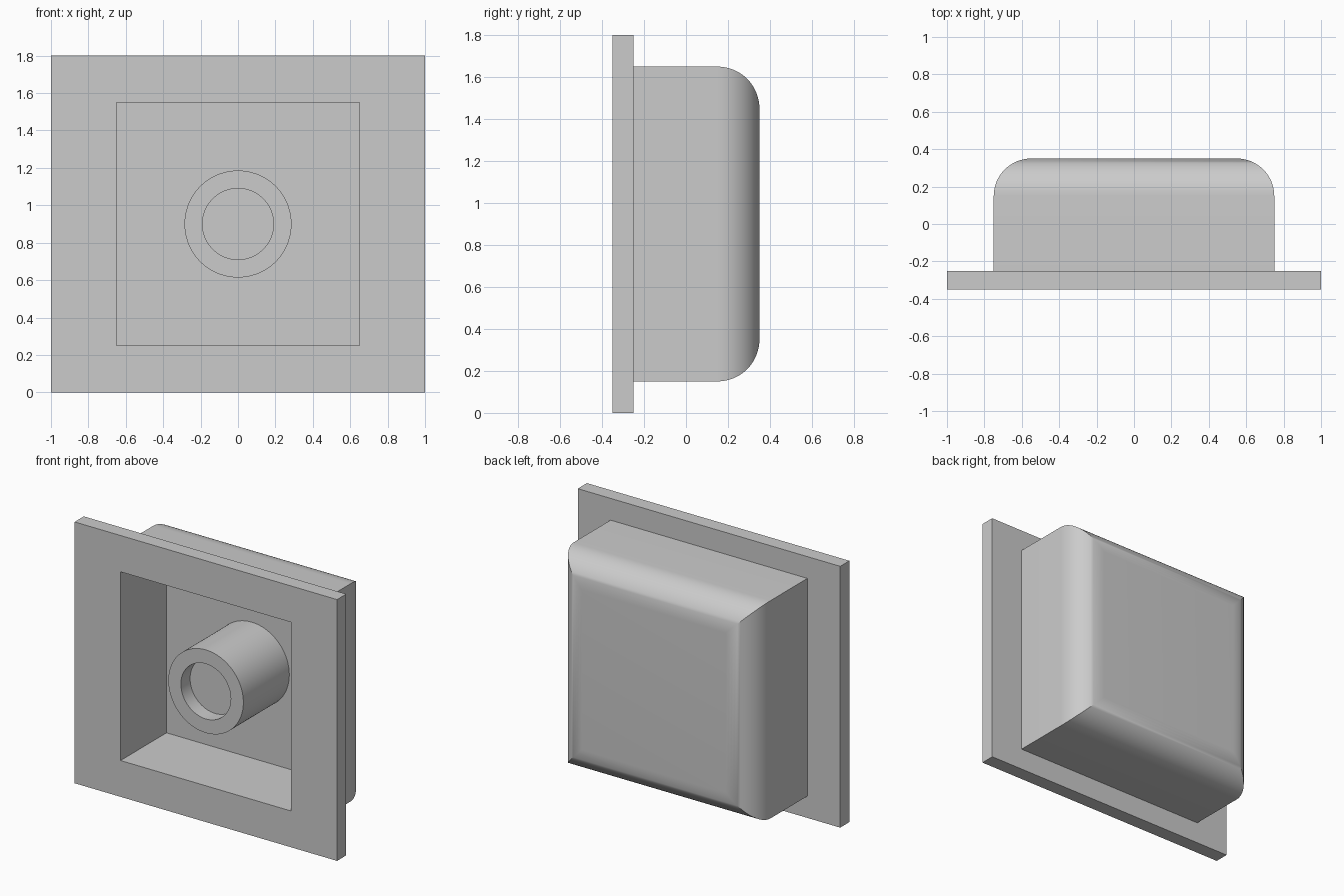
import bpy, bmesh, math

if "Cube" in bpy.data.objects:
    bpy.data.objects.remove(bpy.data.objects["Cube"], do_unlink=True)

MID_Z = 0.9

grey = bpy.data.materials.new("light_grey")
grey.use_nodes = True
GREY = (0.6, 0.6, 0.6, 1)
grey.diffuse_color = GREY
grey.node_tree.nodes["Principled BSDF"].inputs["Base Color"].default_value = GREY


def rectangle(y, hx, hz):
    return [(sx * hx, y, MID_Z + sz * hz)
            for sx, sz in ((-1, -1), (1, -1), (1, 1), (-1, 1))]


def circle(y, r, sides=96):
    angles = [2 * math.pi * i / sides for i in range(sides)]
    return [(r * math.cos(a), y, MID_Z + r * math.sin(a)) for a in angles]


def loft(name, sections):
    """Skin a chain of matching sections and cap both ends."""
    bm = bmesh.new()
    rings = [[bm.verts.new(p) for p in s] for s in sections]
    n = len(rings[0])
    for a, b in zip(rings, rings[1:]):
        for i in range(n):
            j = (i + 1) % n
            bm.faces.new((a[i], a[j], b[j], b[i]))
    bm.faces.new(rings[0])
    bm.faces.new(rings[-1])
    bmesh.ops.recalc_face_normals(bm, faces=bm.faces)
    mesh = bpy.data.meshes.new(name)
    bm.to_mesh(mesh)
    bm.free()
    mesh.materials.append(grey)
    obj = bpy.data.objects.new(name, mesh)
    bpy.context.collection.objects.link(obj)
    bpy.ops.object.select_all(action='DESELECT')
    obj.select_set(True)
    bpy.context.view_layer.objects.active = obj
    bpy.ops.object.shade_smooth_by_angle(angle=math.radians(30))
    return obj


# Flanged housing: cavity floor, cavity mouth, flange, box with rounded back
FILLET, STEPS = 0.2, 16
housing = [rectangle(0.15, 0.65, 0.65), rectangle(-0.35, 0.65, 0.65),
           rectangle(-0.35, 1, 0.9), rectangle(-0.25, 1, 0.9),
           rectangle(-0.25, 0.75, 0.75)]
for i in range(STEPS + 1):
    a = math.pi / 2 * i / STEPS
    half = 0.55 + FILLET * math.cos(a)
    housing.append(rectangle(0.15 + FILLET * math.sin(a), half, half))
loft("flanged_housing", housing)

# Round post on the cavity floor with a shallow recess in its end
loft("recessed_post", [circle(0.2, 0.286), circle(-0.35, 0.286),
                       circle(-0.35, 0.19), circle(-0.25, 0.19)])
